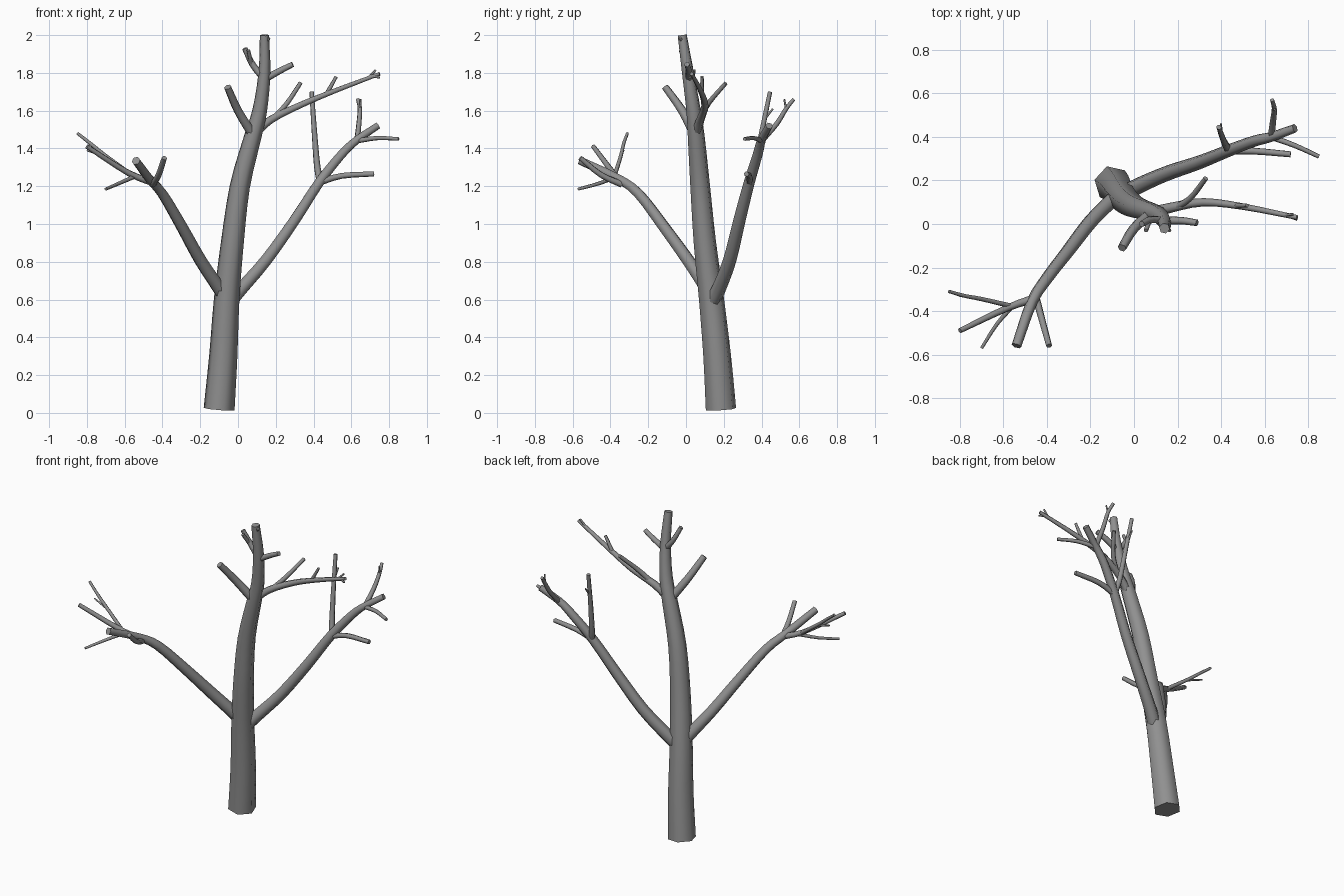
import bpy, bmesh, math
from mathutils import Vector

if "Cube" in bpy.data.objects:
    bpy.data.objects.remove(bpy.data.objects["Cube"], do_unlink=True)

bark = bpy.data.materials.new("grey_bark")
bark.use_nodes = True
GREY = (0.28, 0.28, 0.28, 1)
bark.diffuse_color = GREY
bark.node_tree.nodes["Principled BSDF"].inputs["Base Color"].default_value = GREY
bark.node_tree.nodes["Principled BSDF"].inputs["Roughness"].default_value = 0.8


def smooth_path(points, steps=3):
    """Catmull-Rom curve through the points."""
    p = [Vector(q) for q in points]
    p = [2 * p[0] - p[1]] + p + [2 * p[-1] - p[-2]]
    out = []
    for i in range(1, len(p) - 2):
        a, b, c, d = p[i - 1:i + 3]
        for s in range(steps):
            t = s / steps
            out.append(0.5 * (2 * b + (c - a) * t + (2 * a - 5 * b + 4 * c - d) * t ** 2
                              + (3 * b - a - 3 * c + d) * t ** 3))
    return out + [p[-2]]


def limb(name, points, r0, r1, sides=6, phase=0.82):
    """Tapered, capped tube that follows a smooth path."""
    path = smooth_path(points)
    bm = bmesh.new()
    rings = []
    axis = Vector((1, 0, 0))
    if abs((path[1] - path[0]).normalized().x) > 0.8:
        axis = Vector((0, 1, 0))
    for i, c in enumerate(path):
        tangent = (path[min(i + 1, len(path) - 1)] - path[max(i - 1, 0)]).normalized()
        axis = (axis - tangent * axis.dot(tangent)).normalized()
        side = tangent.cross(axis)
        r = r0 + (r1 - r0) * i / (len(path) - 1)
        angles = [phase + math.tau * k / sides for k in range(sides)]
        rings.append([bm.verts.new(c + r * (axis * math.cos(a) + side * math.sin(a)))
                      for a in angles])
    for lo, hi in zip(rings, rings[1:]):
        for k in range(sides):
            n = (k + 1) % sides
            bm.faces.new((lo[k], lo[n], hi[n], hi[k]))
    bm.faces.new(rings[0][::-1])
    bm.faces.new(rings[-1])
    # Smooth bark, crisp cut ends
    for f in bm.faces:
        f.smooth = len(f.verts) == 4
    for ring in (rings[0], rings[-1]):
        for k in range(sides):
            bm.edges.get((ring[k], ring[(k + 1) % sides])).smooth = False
    mesh = bpy.data.meshes.new(name)
    bm.to_mesh(mesh)
    bm.free()
    mesh.materials.append(bark)
    obj = bpy.data.objects.new(name, mesh)
    bpy.context.collection.objects.link(obj)
    return obj


# Trunk
limb("trunk", [(-.1, .185, .02), (-.078, .165, .3), (-.06, .135, .6), (-.03, .1, .9),
               (.01, .075, 1.2), (.075, .055, 1.45), (.115, .04, 1.6), (.14, .01, 1.8),
               (.14, -.02, 2)], .084, .025)
limb("trunk_top_twig", [(.14, -.01, 1.95), (.165, -.03, 1.985)], .01, .008)

# Main right branch and its twigs
limb("right_branch", [(-.06, .14, .6), (-.1, .11, .66), (-.2, .01, .81), (-.3, -.12, .99),
                      (-.4, -.25, 1.16), (-.47, -.36, 1.24), (-.54, -.56, 1.335)], .042, .023)
limb("right_fork_inner", [(-.45, -.34, 1.21), (-.42, -.45, 1.26), (-.39, -.56, 1.35)], .018, .014)
limb("right_fork_outer", [(-.45, -.34, 1.22), (-.58, -.385, 1.27), (-.8, -.49, 1.41)], .021, .013)
limb("right_twig_low", [(-.55, -.37, 1.25), (-.63, -.46, 1.215), (-.7, -.57, 1.185)], .012, .008)
limb("right_twig_high", [(-.55, -.38, 1.25), (-.7, -.345, 1.36), (-.78, -.33, 1.425),
                         (-.85, -.31, 1.48)], .012, .008)
limb("right_twig_tip", [(-.68, -.35, 1.35), (-.8, -.33, 1.39)], .007, .005)

# Main left branch and its twigs
limb("left_branch", [(-.04, .14, .59), (.02, .175, .66), (.15, .232, .81), (.3, .283, 1.02),
                     (.43, .335, 1.22), (.55, .38, 1.37), (.63, .4, 1.445), (.74, .44, 1.52)],
     .042, .02)
limb("left_upright", [(.44, .335, 1.21), (.42, .365, 1.3), (.405, .4, 1.48), (.39, .445, 1.7)],
     .02, .012)
limb("left_upright_twig", [(.4, .42, 1.56), (.4, .46, 1.61)], .007, .005)
limb("left_side_twig", [(.43, .335, 1.22), (.55, .335, 1.255), (.72, .32, 1.265)], .018, .014)
limb("left_fork_rear", [(.63, .4, 1.44), (.64, .48, 1.53), (.645, .53, 1.61), (.635, .57, 1.66)],
     .016, .01)
limb("left_fork_rear_twig", [(.645, .53, 1.61), (.65, .52, 1.66)], .007, .005)
limb("left_fork_front", [(.63, .4, 1.44), (.74, .36, 1.455), (.85, .31, 1.45)], .014, .01)

# Upper branches
limb("upper_left_branch", [(.08, .05, 1.47), (.17, .075, 1.55), (.32, .1, 1.625),
                           (.5, .08, 1.7), (.75, .03, 1.795)], .027, .011)
limb("upper_left_twig", [(.19, .075, 1.56), (.26, .12, 1.64), (.33, .21, 1.745)], .017, .012)
limb("upper_left_spur", [(.47, .085, 1.69), (.52, .085, 1.78)], .012, .009)
limb("upper_left_tip_low", [(.7, .04, 1.785), (.75, .02, 1.775)], .007, .006)
limb("upper_left_tip_high", [(.69, .04, 1.775), (.73, .045, 1.815)], .007, .006)
limb("upper_right_branch", [(.08, .05, 1.47), (0, -.02, 1.6), (-.055, -.11, 1.725)], .028, .02)
limb("top_left_branch", [(.13, .015, 1.76), (.22, .015, 1.81), (.29, .005, 1.845)], .02, .015)
limb("top_right_branch", [(.14, .015, 1.77), (.08, .02, 1.84), (.035, 0, 1.93)], .02, .014)
limb("top_right_twig", [(.07, .015, 1.85), (.055, -.03, 1.92)], .012, .01)
